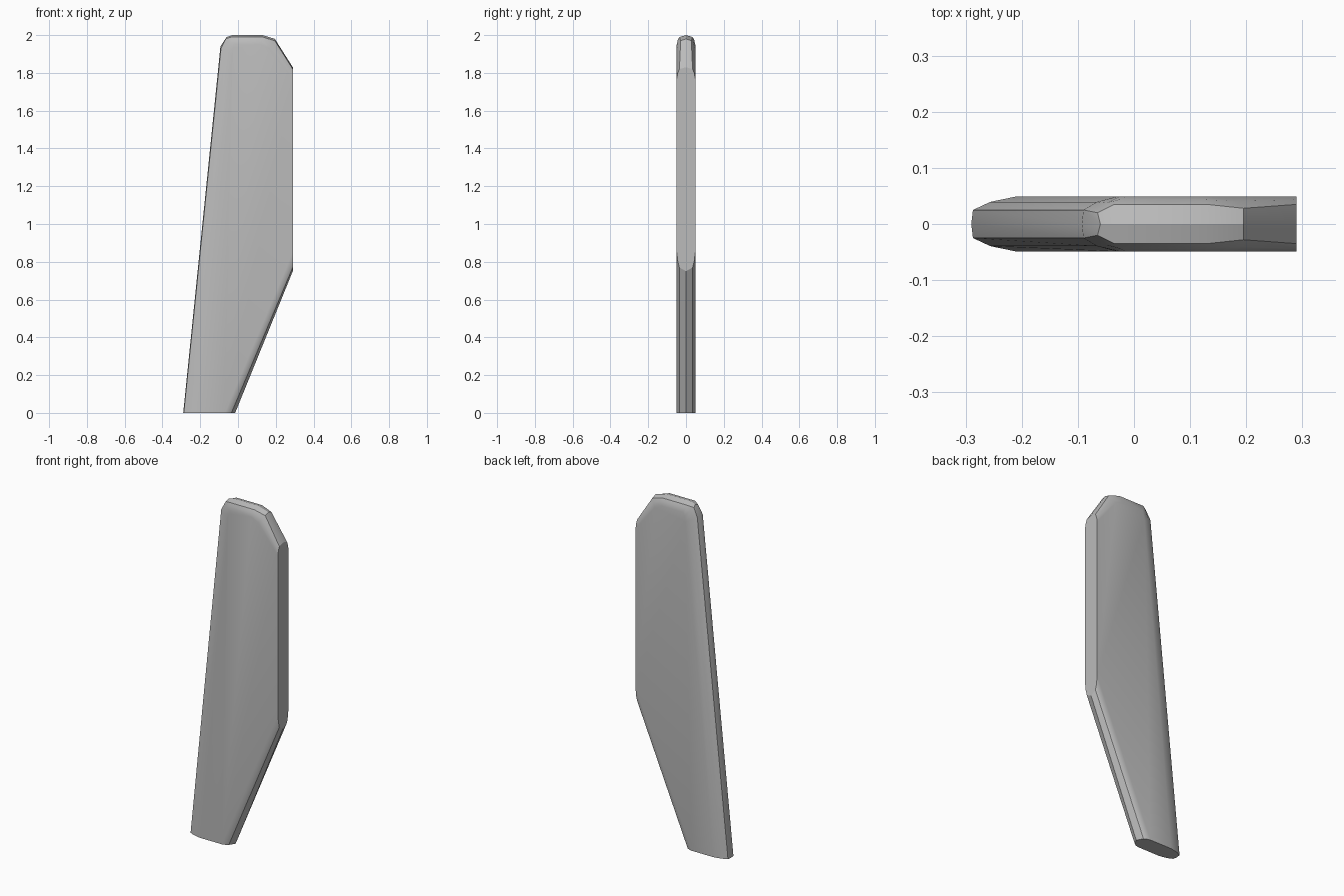
import bpy, bmesh, math

if "Cube" in bpy.data.objects:
    bpy.data.objects.remove(bpy.data.objects["Cube"], do_unlink=True)

HALF = 0.049  # half thickness of the blade

# Outline stations: centre ridge (x, z), rim (x, z, half width), flat side (x, z)
stations = [
    ((-0.29, 0), (-0.287, 0, 0.025), (-0.21, 0)),
    ((-0.015, 0), (-0.035, 0, 0.035), (-0.07, 0)),
    ((0.29, 0.75), (0.29, 0.77, 0.035), (0.29, 0.85)),
    ((0.29, 1.83), (0.29, 1.82, 0.035), (0.29, 1.77)),
    ((0.195, 1.98), (0.195, 1.97, 0.028), (0.165, 1.93)),
    ((0.13, 2.0), (0.13, 1.99, 0.035), (0.12, 1.95)),
    ((-0.03, 2.0), (-0.035, 1.99, 0.035), (-0.015, 1.95)),
    ((-0.06, 1.99), (-0.065, 1.98, 0.02), (-0.025, 1.93)),
    ((-0.093, 1.94), (-0.09, 1.93, 0.025), (-0.03, 1.9)),
]


def cross_section(ridge, rim, side):
    """Half section from the ridge, round the edge, to the flat side."""
    x, z, y = rim
    mid = (x + (side[0] - x) * 0.4, y + (HALF - y) * 0.6, z + (side[1] - z) * 0.4)
    half = [(x, y, z), mid, (side[0], HALF, side[1])]
    front = [(px, -py, pz) for px, py, pz in reversed(half)]
    return front + [(ridge[0], 0, ridge[1])] + half


# Blade: sections joined round the outline, then the two flat sides
bm = bmesh.new()
rings = [[bm.verts.new(p) for p in cross_section(*s)] for s in stations]
for i, ring in enumerate(rings):
    nxt = rings[(i + 1) % len(rings)]
    if i == 0:
        bm.faces.new(ring + nxt[::-1])  # flat foot
        continue
    for a in range(len(ring) - 1):
        bm.faces.new((ring[a], nxt[a], nxt[a + 1], ring[a + 1]))
for k in (0, -1):
    bm.faces.new([ring[k] for ring in rings])
bmesh.ops.recalc_face_normals(bm, faces=bm.faces)
mesh = bpy.data.meshes.new("blade")
bm.to_mesh(mesh)
bm.free()

blade = bpy.data.objects.new("blade", mesh)
bpy.context.collection.objects.link(blade)

# Plain grey finish
grey = bpy.data.materials.new("plain grey")
grey.use_nodes = True
colour = (0.5, 0.5, 0.5, 1)
grey.diffuse_color = colour
grey.node_tree.nodes["Principled BSDF"].inputs["Base Color"].default_value = colour
mesh.materials.append(grey)

bpy.context.view_layer.objects.active = blade
blade.select_set(True)
bpy.ops.object.shade_smooth_by_angle(angle=math.radians(30))
